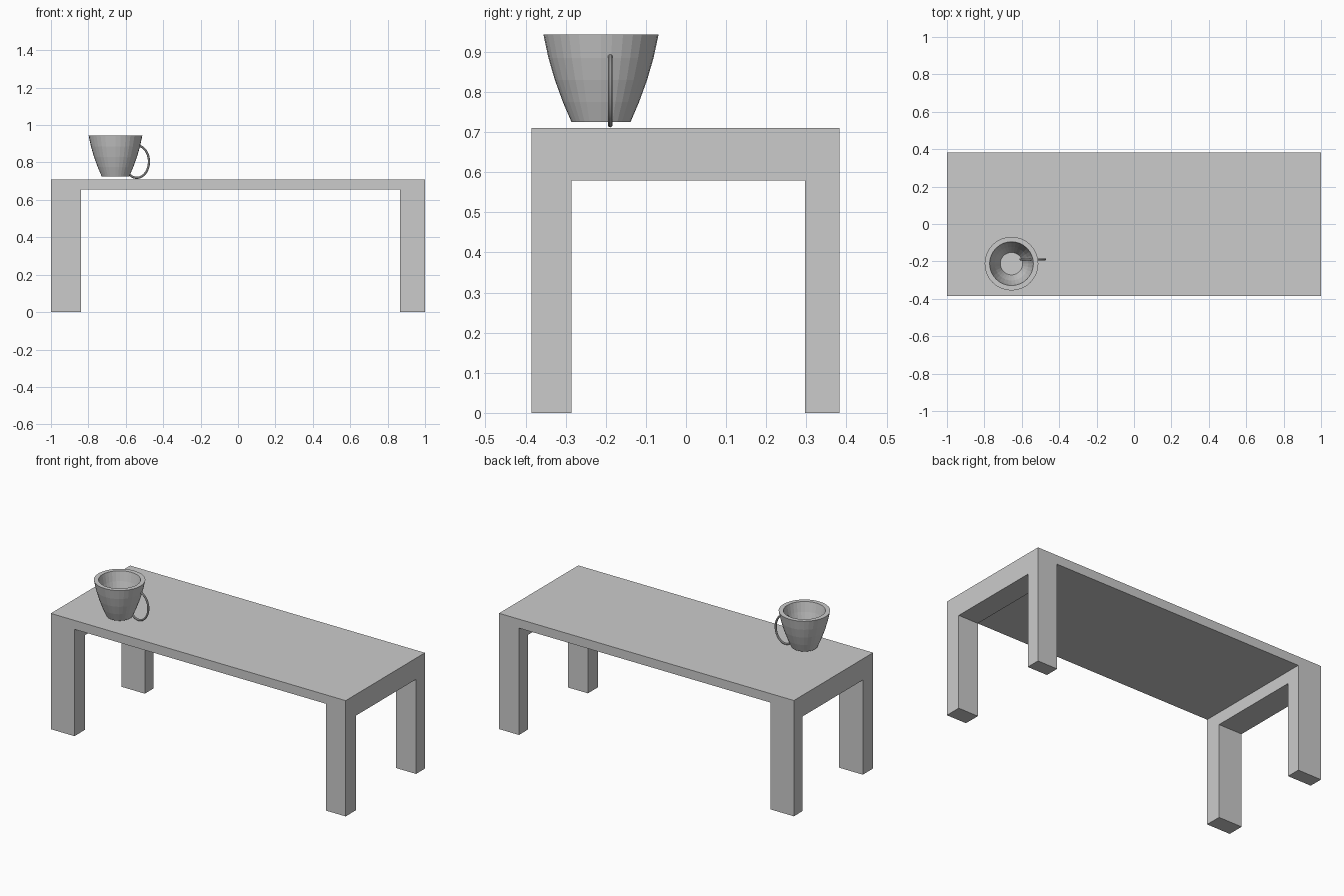
import bpy, bmesh
from math import cos, sin, tau
from mathutils import Vector

cube = bpy.data.objects.get("Cube")
if cube:
    bpy.data.objects.remove(cube, do_unlink=True)

grey = bpy.data.materials.new("plain_grey")
grey.use_nodes = True
grey.diffuse_color = (0.6, 0.6, 0.6, 1)
grey.node_tree.nodes["Principled BSDF"].inputs["Base Color"].default_value = (0.6, 0.6, 0.6, 1)


def add_object(name, bm):
    bmesh.ops.recalc_face_normals(bm, faces=bm.faces)
    mesh = bpy.data.meshes.new(name)
    bm.to_mesh(mesh)
    bm.free()
    mesh.materials.append(grey)
    obj = bpy.data.objects.new(name, mesh)
    bpy.context.collection.objects.link(obj)
    return obj


def box(name, low, high):
    low, high = Vector(low), Vector(high)
    bm = bmesh.new()
    bmesh.ops.create_cube(bm, size=1)
    for v in bm.verts:
        v.co = (low + high) / 2 + v.co * (high - low)
    return add_object(name, bm)


# Table: a solid block with one arch cut along each axis, leaving legs and end rails
table = box("table", (-1, -0.385, 0), (1, 0.383, 0.71))
cutters = [
    box("end_arch_cutter", (-2, -0.285, -1), (2, 0.297, 0.58)),
    box("long_arch_cutter", (-0.84, -1, -1), (0.865, 1, 0.655)),
]
bpy.context.view_layer.objects.active = table
for cutter in cutters:
    cutter.hide_render = True
    cut = table.modifiers.new("arch", "BOOLEAN")
    cut.operation = "DIFFERENCE"
    cut.solver = "EXACT"
    cut.object = cutter
    bpy.ops.object.modifier_apply(modifier=cut.name)
    bpy.data.objects.remove(cutter, do_unlink=True)

# Cup: faceted lathe of a thick-walled profile, from base centre to inner floor centre
CUP_X, CUP_Y, SIDES = -0.655, -0.212, 32
profile = [(0.0735, 0.725), (0.095, 0.775), (0.115, 0.83), (0.131, 0.885), (0.1435, 0.943),
           (0.117, 0.943), (0.106, 0.885), (0.09, 0.82), (0.06, 0.745)]
bm = bmesh.new()
rings = [[bm.verts.new((CUP_X + r * cos(tau * i / SIDES), CUP_Y + r * sin(tau * i / SIDES), z))
          for i in range(SIDES)] for r, z in profile]
for a, b in zip(rings, rings[1:]):
    for i in range(SIDES):
        j = (i + 1) % SIDES
        bm.faces.new((a[i], a[j], b[j], b[i]))
bm.faces.new(rings[0])
bm.faces.new(rings[-1])
add_object("cup", bm)

# Handle: thin upright oval ring passing through the cup wall
bpy.ops.mesh.primitive_torus_add(major_segments=48, minor_segments=10,
                                 major_radius=1, minor_radius=0.1)
handle = bpy.context.object
handle.name = "cup_handle"
TUBE = 0.006
for v in handle.data.vertices:
    radius = v.co.xy.length
    out = v.co.xy / radius
    swell = (radius - 1) / 0.1 * TUBE
    v.co = Vector((-0.541 + out.x * (0.065 + swell),
                   -0.189 + v.co.z / 0.1 * TUBE,
                   0.8045 + out.y * (0.0865 + swell)))
bm = bmesh.new()
bm.from_mesh(handle.data)
bmesh.ops.recalc_face_normals(bm, faces=bm.faces)
bm.to_mesh(handle.data)
bm.free()
handle.data.materials.append(grey)
bpy.ops.object.shade_smooth_by_angle()
